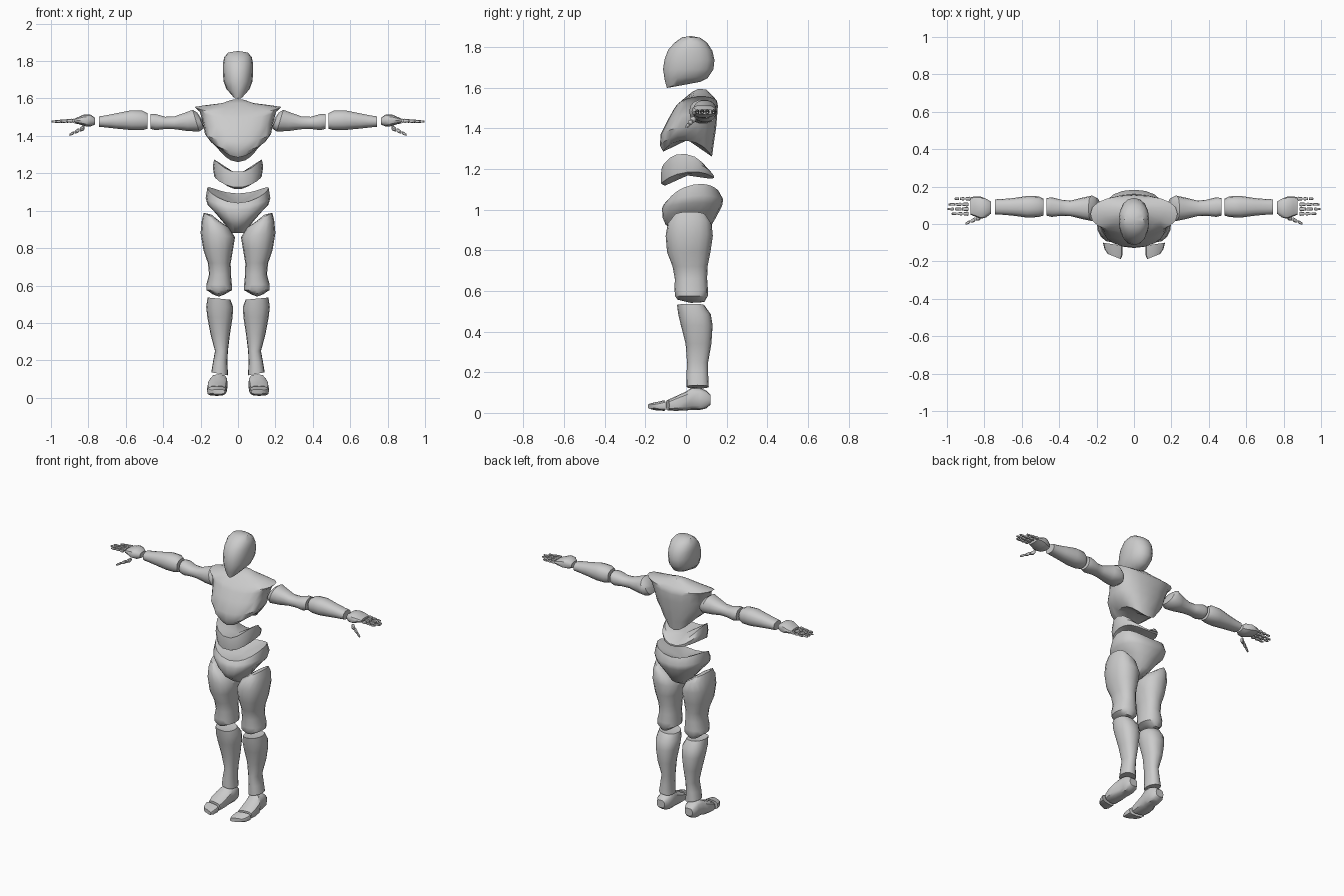
import bpy, bmesh, math

grey = bpy.data.materials.new("mannequin_grey")
grey.diffuse_color = (0.6, 0.6, 0.6, 1)


def finish(bm, name, angle=38):
    bmesh.ops.recalc_face_normals(bm, faces=bm.faces)
    mesh = bpy.data.meshes.new(name)
    bm.to_mesh(mesh)
    bm.free()
    mesh.materials.append(grey)
    ob = bpy.data.objects.new(name, mesh)
    bpy.context.collection.objects.link(ob)
    bpy.ops.object.select_all(action='DESELECT')
    ob.select_set(True)
    bpy.context.view_layer.objects.active = ob
    bpy.ops.object.shade_smooth_by_angle(angle=math.radians(angle))
    return ob


def loft(name, rings, n=16, p=2.3, caps=(0, 0), place=lambda u, v, w: (u, v, w)):
    """Closed loft. Ring = u0, u1, v0, v1, w, [tilt along u, tilt along v, lift of both u sides]."""
    bm = bmesh.new()
    loops, mids = [], []
    for ring in rings:
        u0, u1, v0, v1, w, tu, tv, lift = (tuple(ring) + (0, 0, 0))[:8]
        cu, cv, hu, hv = (u0 + u1) / 2, (v0 + v1) / 2, (u1 - u0) / 2, (v1 - v0) / 2
        loop = []
        for i in range(n):
            a = 2 * math.pi * i / n
            c, s = math.cos(a), math.sin(a)
            c = math.copysign(abs(c) ** (2 / p), c)
            s = math.copysign(abs(s) ** (2 / p), s)
            loop.append(bm.verts.new(place(cu + hu * c, cv + hv * s, w + tu * c + tv * s + lift * c * c)))
        loops.append(loop)
        mids.append((cu, cv, w))
    for a, b in zip(loops, loops[1:]):
        for i in range(n):
            j = (i + 1) % n
            bm.faces.new((a[i], a[j], b[j], b[i]))
    for k, off in zip((0, -1), caps):
        u, v, w = mids[k]
        tip = bm.verts.new(place(u, v, w + off))
        for i in range(n):
            bm.faces.new((loops[k][i], loops[k][(i + 1) % n], tip))
    return finish(bm, name)


def torso(name, rings, **kw):
    """Symmetric loft. Ring = front y, front z, back y, back z, half width, side lift."""
    loft(name, [(-h, h, fy, by, (fz + bz) / 2, 0, (bz - fz) / 2, lift)
                for fy, fz, by, bz, h, lift in rings], **kw)


# Head, chin low at the front
torso("head", [
    (-.094, 1.598, .07, 1.628, .032, .008),
    (-.104, 1.635, .105, 1.645, .062, .01),
    (-.113, 1.69, .135, 1.69, .077, 0),
    (-.105, 1.74, .14, 1.735, .081, 0),
    (-.088, 1.785, .13, 1.78, .081, 0),
    (-.055, 1.822, .105, 1.82, .074, 0),
    (-.02, 1.847, .07, 1.845, .052, 0)], caps=(0, .008), p=2.2)

# Chest with flared shoulders and arched underside
torso("chest", [
    (-.112, 1.285, .128, 1.26, .105, .065),
    (-.128, 1.315, .136, 1.32, .145, .05),
    (-.125, 1.37, .148, 1.40, .177, .025),
    (-.09, 1.44, .153, 1.46, .187, .02),
    (-.062, 1.49, .157, 1.51, .205, .03),
    (-.045, 1.515, .152, 1.535, .233, .03),
    (-.005, 1.55, .135, 1.555, .17, .012),
    (.025, 1.575, .115, 1.575, .085, 0),
    (.06, 1.594, .1, 1.59, .035, 0)], n=20, caps=(.07, 0))

# Abdomen wedge, sides swept up
torso("abdomen", [
    (-.105, 1.115, .12, 1.15, .1, .045),
    (-.124, 1.125, .14, 1.153, .127, .045),
    (-.126, 1.165, .14, 1.162, .135, .07),
    (-.12, 1.205, .115, 1.178, .128, .082)], n=18, caps=(.035, 0))

# Pelvis bowl
torso("pelvis", [
    (-.04, .882, .07, .88, .035, 0),
    (-.1, .925, .115, .905, .075, .02),
    (-.115, .96, .15, .965, .125, .03),
    (-.118, 1.005, .178, 1.02, .163, .02),
    (-.11, 1.025, .183, 1.05, .173, .03),
    (-.092, 1.042, .16, 1.092, .164, .055)], n=20, caps=(0, -.03))

for side, s in (("left", 1), ("right", -1)):
    def upright(u, v, w, s=s):
        return (s * u, v, w)

    def along_x(u, v, w, s=s):
        return (s * w, u, v)

    def along_y(u, v, w, s=s):
        return (s * u, w, v)

    # Thigh and knee
    loft(side + "_thigh", [
        (.055, .15, -.042, .09, .551, 0, -.006, .014),
        (.032, .168, -.054, .107, .575),
        (.033, .169, -.056, .108, .605),
        (.038, .155, -.055, .104, .66),
        (.039, .161, -.066, .106, .72),
        (.027, .185, -.093, .12, .79),
        (.016, .2, -.1, .132, .87, .012),
        (.046, .193, -.09, .126, .93, .022),
        (.1, .183, -.06, .1, .967, .022)], caps=(-.01, .012), place=upright)

    # Shin
    loft(side + "_shin", [
        (.053, .143, .002, .112, .128, .008),
        (.057, .134, .003, .109, .19),
        (.054, .123, .005, .109, .25),
        (.043, .147, -.002, .125, .34),
        (.029, .164, -.025, .131, .43),
        (.026, .17, -.038, .122, .485),
        (.04, .163, -.044, .09, .53, .006)], caps=(0, -.01), place=upright)

    # Foot
    loft(side + "_foot", [
        (.065, .16, .012, .064, -.09, .008),
        (.06, .166, .01, .082, -.05),
        (.058, .163, .012, .105, 0),
        (.055, .15, .015, .126, .03),
        (.055, .147, .015, .122, .07),
        (.062, .143, .022, .11, .1),
        (.075, .132, .04, .09, .12)], n=12, p=3, place=along_y)

    # Toe cap, longer on the inner side
    loft(side + "_toes", [
        (.07, .14, .02, .045, -.174, .014),
        (.062, .158, .013, .052, -.15, .016),
        (.062, .166, .01, .062, -.108, .008)], n=12, p=3, place=along_y)

    # Upper arm
    loft(side + "_upper_arm", [
        (.03, .14, 1.44, 1.525, .2, 0, .018),
        (.016, .152, 1.422, 1.541, .225, 0, .018),
        (.025, .142, 1.425, 1.53, .27),
        (.042, .125, 1.435, 1.505, .34),
        (.044, .13, 1.436, 1.503, .39),
        (.038, .143, 1.43, 1.518, .44),
        (.045, .138, 1.437, 1.518, .468)], n=14, caps=(-.01, 0), place=along_x)

    # Forearm
    loft(side + "_forearm", [
        (.045, .135, 1.437, 1.522, .485),
        (.037, .148, 1.43, 1.536, .51),
        (.034, .15, 1.43, 1.538, .57),
        (.045, .138, 1.438, 1.522, .65),
        (.05, .133, 1.445, 1.51, .71),
        (.052, .132, 1.448, 1.505, .742)], n=14, place=along_x)

    # Palm
    loft(side + "_palm", [
        (.055, .12, 1.46, 1.497, .765),
        (.035, .135, 1.45, 1.515, .79),
        (.028, .147, 1.452, 1.515, .82),
        (.04, .148, 1.462, 1.503, .85),
        (.05, .142, 1.468, 1.492, .875)], n=12, p=2.6, place=along_x)

    # Fingers, three short segments each
    for f, (y, start, end) in enumerate(((.055, .885, .98), (.08, .885, 1.0),
                                         (.105, .885, .995), (.135, .875, .965))):
        step = (end - start) / 3
        for k in range(3):
            r, a = .011 - .0018 * k, start + step * k
            b, z = a + step - .004, 1.481 - .002 * k
            loft(f"{side}_finger_{f + 1}_{k + 1}", [
                (y - r * q, y + r * q, z - r * q, z + r * q, w)
                for q, w in ((.7, a), (1, a + .006), (.8, b - .006), (.65, b))], n=8, place=along_x)

    # Thumb, pointing forward and down
    for k in range(3):
        r = .015 - .003 * k
        a = .82 + .028 * k
        rows = []
        for q, w in ((.7, a), (1, a + .006), (.8, a + .019), (.6, a + .025)):
            t = (w - .82) / .08
            y, z = .038 - .036 * t, 1.446 - .04 * t
            rows.append((y - r * q, y + r * q, z - r * q, z + r * q, w))
        loft(f"{side}_thumb_{k + 1}", rows, n=8, place=along_x)
